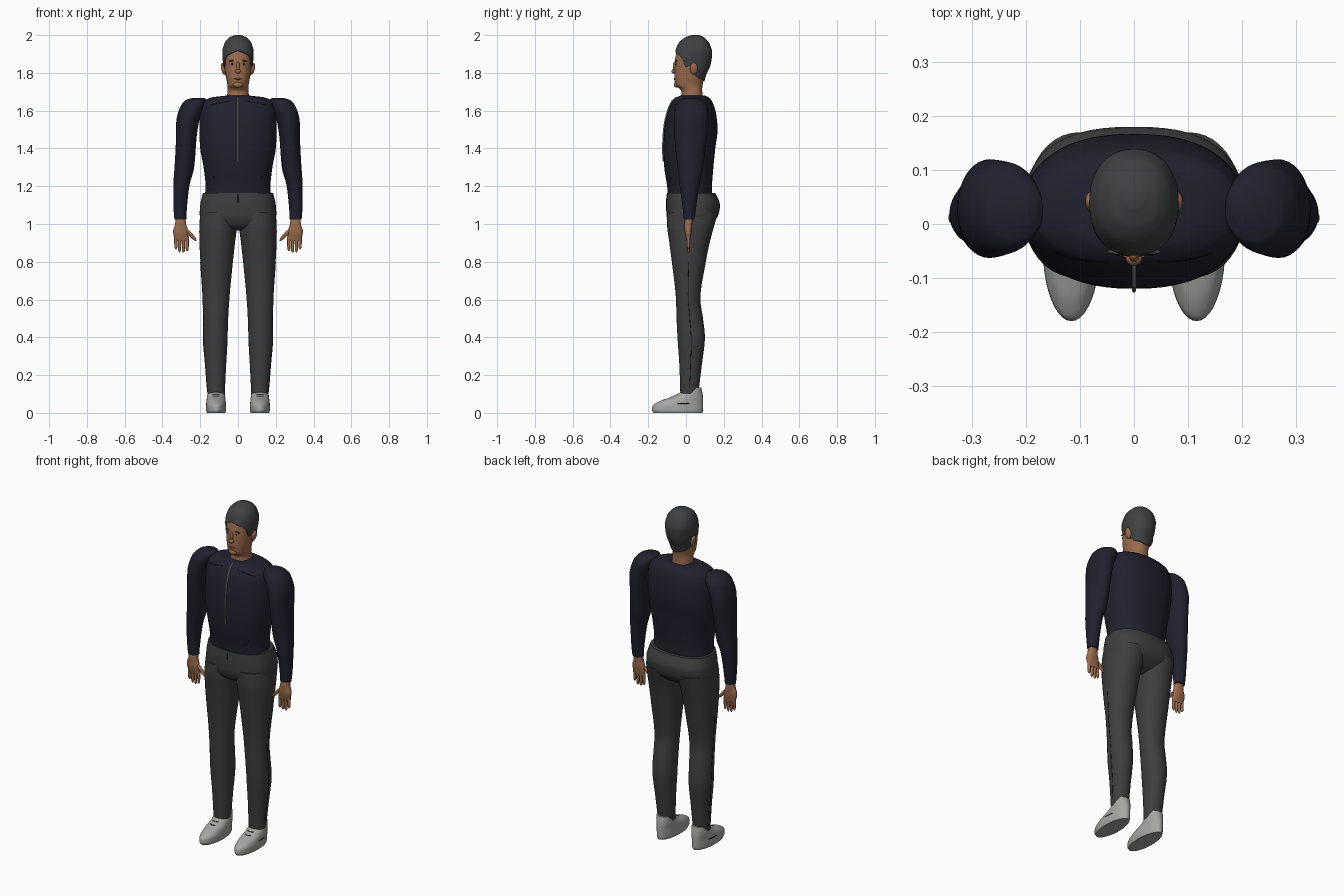
import bpy, bmesh
from math import sin, cos, pi, radians, copysign
from mathutils import Vector, Matrix

cube = bpy.data.objects.get("Cube")
if cube:
    bpy.data.objects.remove(cube, do_unlink=True)


def material(name, r, g, b):
    m = bpy.data.materials.new(name)
    m.use_nodes = True
    m.diffuse_color = (r, g, b, 1)
    bsdf = m.node_tree.nodes["Principled BSDF"]
    bsdf.inputs["Base Color"].default_value = (r, g, b, 1)
    bsdf.inputs["Roughness"].default_value = 0.8
    return m


NAVY = material("navy_cloth", .015, .015, .028)
GREY = material("charcoal_cloth", .048, .048, .048)
SKIN = material("skin", .33, .15, .075)
HAIR = material("dark_hair", .05, .052, .055)
SHOE = material("pale_grey_shoe", .38, .38, .36)
BLACK = material("black_seam", .006, .006, .006)
METAL = material("zip_grey", .3, .3, .3)
LIP = material("lip", .2, .075, .045)
WHITE = material("eye_white", .5, .45, .4)


def finish(name, bm, mat, mirror=False):
    """Turn a bmesh into a smooth object, optionally mirrored across x."""
    bmesh.ops.recalc_face_normals(bm, faces=bm.faces)
    mesh = bpy.data.meshes.new(name)
    bm.to_mesh(mesh)
    bm.free()
    mesh.materials.append(mat)
    for p in mesh.polygons:
        p.use_smooth = True
    mesh.set_sharp_from_angle(angle=radians(50))
    ob = bpy.data.objects.new(name, mesh)
    bpy.context.scene.collection.objects.link(ob)
    if mirror:
        ob.modifiers.new("Mirror", 'MIRROR').use_mirror_merge = False
    return ob


def section(rings, z):
    """Smooth monotone blend of the ring values at height z."""
    k = 0
    while k < len(rings) - 2 and z < rings[k + 1][0]:
        k += 1
    p, q = rings[k], rings[k + 1]
    h = q[0] - p[0]
    t = min(max((z - p[0]) / h, 0), 1)

    def slope(i, c):
        return (rings[i + 1][c] - rings[i][c]) / (rings[i + 1][0] - rings[i][0])

    def tangent(i, c):
        if i == 0 or i == len(rings) - 1:
            return slope(min(i, len(rings) - 2), c)
        a, b = slope(i - 1, c), slope(i, c)
        return 2 * a * b / (a + b) if a * b > 0 else 0

    def blend(c):
        m, n = tangent(k, c) * h, tangent(k + 1, c) * h
        d = q[c] - p[c]
        return p[c] + t * (m + t * (3 * d - 2 * m - n + t * (m + n - 2 * d)))
    return [blend(c) for c in range(1, 5)]


def surface(rings, z, a, power=2):
    """Point at height z and turn a; a = 0 is the front, pi/2 the model's left."""
    cx, rx, front, back = section(rings, z)
    s, c = sin(a), cos(a)
    x = copysign(abs(s) ** (2 / power), s) * rx
    y = copysign(abs(c) ** (2 / power), c) * (back - front) / 2
    return Vector((cx + x, (front + back) / 2 - y, z))


def loft(name, rings, mat, power=2, sides=40, steps=5, mirror=False, base=None):
    """Skin over rings of (z, centre x, half width, front y, back y), top first."""
    top, bottom = rings[0][0], rings[-1][0]
    zs = [p[0] + (q[0] - p[0]) * i / steps for p, q in zip(rings, rings[1:]) for i in range(steps)]
    zs.append(bottom)
    bm = bmesh.new()
    rows = []
    for z in zs:
        row = []
        for j in range(sides):
            a = 2 * pi * j / sides
            zz = top - (top - z) * (top - base(a)) / (top - bottom) if base else z
            row.append(bm.verts.new(surface(rings, zz, a, power)))
        rows.append(row)
    for r, s in zip(rows, rows[1:]):
        for j in range(sides):
            n = (j + 1) % sides
            bm.faces.new((r[j], s[j], s[n], r[n]))
    bm.faces.new(rows[0])
    if not base:
        bm.faces.new(rows[-1])
    return finish(name, bm, mat, mirror)


def blob(name, centre, size, mat, mirror=False, tilt=0):
    """Ellipsoid, tilted about the y axis."""
    bm = bmesh.new()
    m = Matrix.Translation(centre) @ Matrix.Rotation(radians(tilt), 4, 'Y') @ Matrix.Diagonal((*size, 1))
    bmesh.ops.create_uvsphere(bm, u_segments=20, v_segments=12, radius=1, matrix=m)
    return finish(name, bm, mat, mirror)


def seam(name, points, mat, width=.002):
    """Thin cord through points."""
    cu = bpy.data.curves.new(name, 'CURVE')
    cu.dimensions = '3D'
    cu.bevel_depth = width
    cu.bevel_resolution = 1
    sp = cu.splines.new('POLY')
    sp.points.add(len(points) - 1)
    for p, v in zip(sp.points, points):
        p.co = (*v, 1)
    cu.materials.append(mat)
    bpy.context.scene.collection.objects.link(bpy.data.objects.new(name, cu))


# Jacket body and sleeves
torso = [(1.68, 0, .06, -.03, .1), (1.67, 0, .14, -.05, .12), (1.645, 0, .19, -.075, .14),
         (1.58, 0, .205, -.1, .16), (1.5, 0, .205, -.115, .167), (1.4, 0, .2, -.12, .155),
         (1.3, 0, .182, -.115, .145), (1.2, 0, .172, -.1, .138), (1.145, 0, .175, -.095, .138)]
loft("jacket_body", torso, NAVY, power=2.3, sides=56)
sleeve = [(1.668, .21, .03, 0, .06), (1.655, .222, .055, -.035, .09), (1.62, .24, .066, -.055, .115),
          (1.54, .267, .06, -.063, .12), (1.45, .274, .054, -.06, .11), (1.3, .284, .052, -.045, .09),
          (1.2, .3, .042, -.033, .07), (1.06, .306, .034, -.015, .05), (1.025, .305, .032, -.012, .045)]
loft("sleeves", sleeve, NAVY, mirror=True)

# Trousers
hips = [(1.165, 0, .186, -.1, .155), (1.1, 0, .2, -.105, .18), (1.05, 0, .203, -.104, .172),
        (.99, 0, .17, -.08, .12), (.965, 0, .1, -.03, .06)]
loft("trouser_hips", hips, GREY, power=2.5, sides=56)
leg = [(1.06, .1, .1, -.1, .17), (1, .104, .1, -.1, .152), (.9, .11, .094, -.088, .125),
       (.8, .113, .086, -.075, .105), (.6, .116, .07, -.053, .076), (.5, .118, .066, -.05, .09),
       (.4, .12, .065, -.045, .1), (.25, .118, .055, -.035, .083), (.1, .116, .046, -.03, .065)]
loft("trouser_legs", leg, GREY, power=2.1, mirror=True)

# Shoes
shoe = [(.135, .116, .034, .035, .08), (.115, .116, .043, -.015, .085), (.085, .116, .048, -.075, .09),
        (.06, .116, .051, -.145, .091), (.035, .116, .053, -.178, .091), (.015, .116, .053, -.18, .09),
        (0, .116, .049, -.172, .086)]
loft("shoes", shoe, SHOE, mirror=True)

# Hands: palm, fingers, thumb
palm = [(1.05, .304, .025, -.002, .036), (1, .304, .029, -.008, .033), (.96, .304, .04, -.007, .03),
        (.925, .3, .037, 0, .025), (.91, .298, .033, .004, .022)]
loft("palms", palm, SKIN, power=2.4, sides=24, mirror=True)
for i, tip in enumerate((.856, .848, .85, .866)):
    x = .269 + i * .02
    finger = [(.93, x, .009, .004, .023), (tip + .012, x, .008, .006, .02), (tip, x, .003, .01, .016)]
    loft("finger_%d" % i, finger, SKIN, sides=12, steps=3, mirror=True)
blob("thumbs", (.249, .008, .942), (.01, .01, .043), SKIN, mirror=True, tilt=42)

# Head and neck
head = [(1.994, 0, .012, .035, .065), (1.98, 0, .042, -.002, .092), (1.95, 0, .066, -.034, .118),
        (1.9, 0, .077, -.053, .133), (1.84, 0, .073, -.06, .125), (1.78, 0, .064, -.061, .1),
        (1.735, 0, .056, -.056, .088), (1.718, 0, .055, -.035, .086), (1.7, 0, .056, -.024, .086),
        (1.65, 0, .06, -.03, .092)]
loft("head_and_neck", head, SKIN, power=2.2)

# Hair shell ending on a shaped hairline
hairline = [(0, 1.918), (40, 1.895), (55, 1.88), (72, 1.83), (90, 1.842), (106, 1.79),
            (125, 1.772), (180, 1.755)]


def hair_edge(a):
    d = abs((a * 180 / pi + 180) % 360 - 180)
    for (p, u), (q, v) in zip(hairline, hairline[1:]):
        if d <= q:
            return u + (v - u) * (d - p) / (q - p)
    return hairline[-1][1]


shell = [(z + .006, cx, rx + .006, f - .006, b + .006) for z, cx, rx, f, b in head[:7]]
hair = loft("hair", shell, HAIR, power=2.2, sides=72, base=hair_edge)
solid = hair.modifiers.new("Thickness", 'SOLIDIFY')
solid.thickness, solid.offset = .008, -1


# Face
def face(x, z):
    a = min((i * pi / 400 for i in range(200)), key=lambda t: abs(surface(head, z, t, 2.2).x - x))
    return surface(head, z, a, 2.2)


blob("ears", (.077, .042, 1.822), (.012, .02, .032), SKIN, mirror=True, tilt=12)
blob("nose_bridge", (0, -.06, 1.83), (.009, .01, .03), SKIN)
blob("nose_tip", (0, -.064, 1.808), (.015, .013, .012), SKIN)
blob("chin", (0, -.05, 1.738), (.026, .014, .016), SKIN)
blob("eye_whites", face(.03, 1.847), (.012, .004, .005), WHITE, mirror=True)
blob("irises", face(.03, 1.847) - Vector((0, .002, 0)), (.005, .004, .005), BLACK, mirror=True)
blob("eyebrows", face(.032, 1.864), (.018, .005, .004), HAIR, mirror=True, tilt=4)
blob("mouth", face(0, 1.768), (.021, .004, .005), LIP)

# Zip, fly and stitched seams
seam("zip", [surface(torso, 1.672 - i * .019, 0, 2.3) - Vector((0, .003, 0)) for i in range(19)], METAL, .004)
seam("fly", [surface(hips, 1.155 - i * .01, 0, 2.5) for i in range(5)], BLACK)
for s, side in ((1, "left"), (-1, "right")):
    def flip(points):
        return [Vector((p.x * s, p.y, p.z)) for p in points]
    seam(side + "_pocket", flip([surface(torso, 1.21 + i * .01, .5 + i * .07, 2.3) for i in range(5)]), BLACK, .0015)
    seam(side + "_yoke", flip([surface(torso, 1.63 + i * .004, .8 - i * .12, 2.3) for i in range(6)]), BLACK, .0015)
    seam(side + "_leg_seam", flip([surface(leg, .8 - i * .035, pi / 2, 2.1) for i in range(20)]), BLACK, .0015)
    seam(side + "_shoe_seam", flip([surface(shoe, .05, 1.5 + i * .1) for i in range(6)]), BLACK)
    for k in range(3):
        z = .108 - k * .012
        seam("%s_lace_%d" % (side, k), flip([surface(shoe, z, -.4 + i * .1) for i in range(9)]), BLACK)
